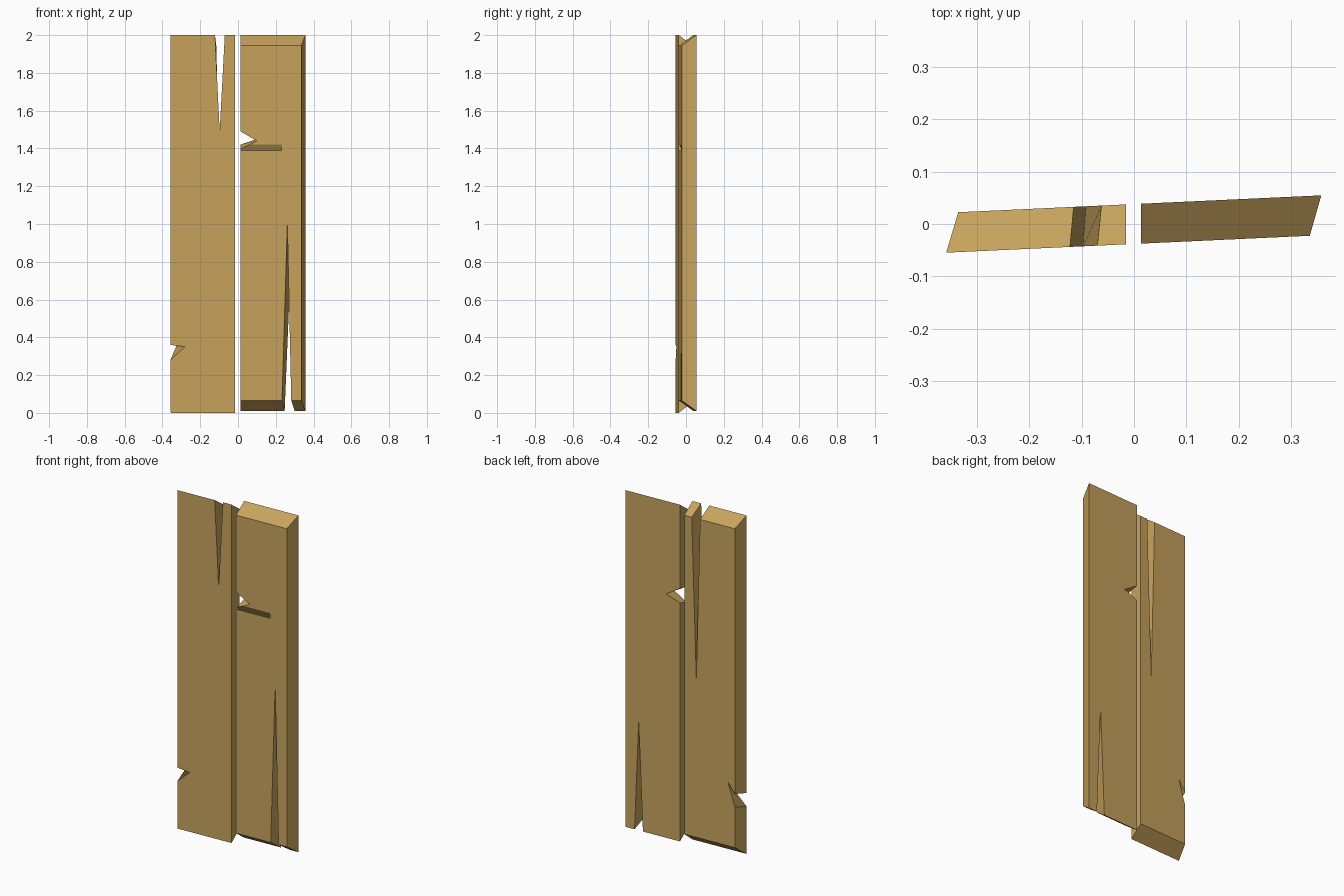
import bpy, bmesh

if "Cube" in bpy.data.objects:
    bpy.data.objects.remove(bpy.data.objects["Cube"])

wood = bpy.data.materials.new("wood")
wood.diffuse_color = (0.58, 0.37, 0.11, 1)
wood.use_nodes = True
wood.node_tree.nodes["Principled BSDF"].inputs["Base Color"].default_value = wood.diffuse_color

SLOPE, HALF = 0.0465, 0.038   # slight turn of the planks and half thickness


def loft(name, front, back):
    """Join two matching outlines of 3D points into a closed solid."""
    bm = bmesh.new()
    f = [bm.verts.new(p) for p in front]
    b = [bm.verts.new(p) for p in back]
    bm.faces.new(f)
    bm.faces.new(b[::-1])
    for i in range(len(f)):
        j = (i + 1) % len(f)
        bm.faces.new((f[j], f[i], b[i], b[j]))
    bmesh.ops.recalc_face_normals(bm, faces=bm.faces)
    mesh = bpy.data.meshes.new(name)
    bm.to_mesh(mesh)
    bm.free()
    mesh.materials.append(wood)
    obj = bpy.data.objects.new(name, mesh)
    bpy.context.collection.objects.link(obj)
    return obj


def plank(name, front, back):
    """Plank from (x, z) outlines of its front and back faces."""
    return loft(name,
                [(x, SLOPE * x - HALF, z) for x, z in front],
                [(x, SLOPE * x + HALF, z) for x, z in back])


# Left plank: long split from the top, chipped outer edge
plank("left_plank",
      [(-0.356, 0), (-0.015, 0), (-0.015, 2), (-0.07, 2), (-0.097, 1.49),
       (-0.122, 2), (-0.358, 2), (-0.358, 0.36), (-0.28, 0.35), (-0.358, 0.28)],
      [(-0.335, 0.06), (-0.015, 0.06), (-0.015, 1.945), (-0.062, 1.945), (-0.091, 0.99),
       (-0.115, 1.945), (-0.335, 1.945), (-0.335, 0.377), (-0.29, 0.44), (-0.335, 0.30)])

# Right plank: long split from the bottom, chipped inner edge
right = plank("right_plank",
              [(0.013, 0.065), (0.233, 0.065), (0.261, 1.0), (0.282, 0.065), (0.335, 0.065),
               (0.335, 1.945), (0.013, 1.945), (0.013, 1.49), (0.10, 1.44), (0.013, 1.395)],
              [(0.013, 0.01), (0.247, 0.01), (0.274, 0.66), (0.30, 0.01), (0.357, 0.01),
               (0.357, 2), (0.013, 2), (0.013, 1.505), (0.10, 1.45), (0.013, 1.42)])


# Shallow crack across the front of the right plank
def crack_end(x):
    y = SLOPE * x - HALF
    return [(x, y - 0.03, 1.47), (x, y + 0.03, 1.39 - 0.02), (x, y, 1.39), (x, y - 0.03, 1.39)]


cutter = loft("crack_cutter", crack_end(-0.01), crack_end(0.23))
cutter.hide_render = True
mod = right.modifiers.new("crack", 'BOOLEAN')
mod.operation = 'DIFFERENCE'
mod.solver = 'EXACT'
mod.object = cutter
bpy.context.view_layer.objects.active = right
bpy.ops.object.modifier_apply(modifier=mod.name)
bpy.data.objects.remove(cutter)
